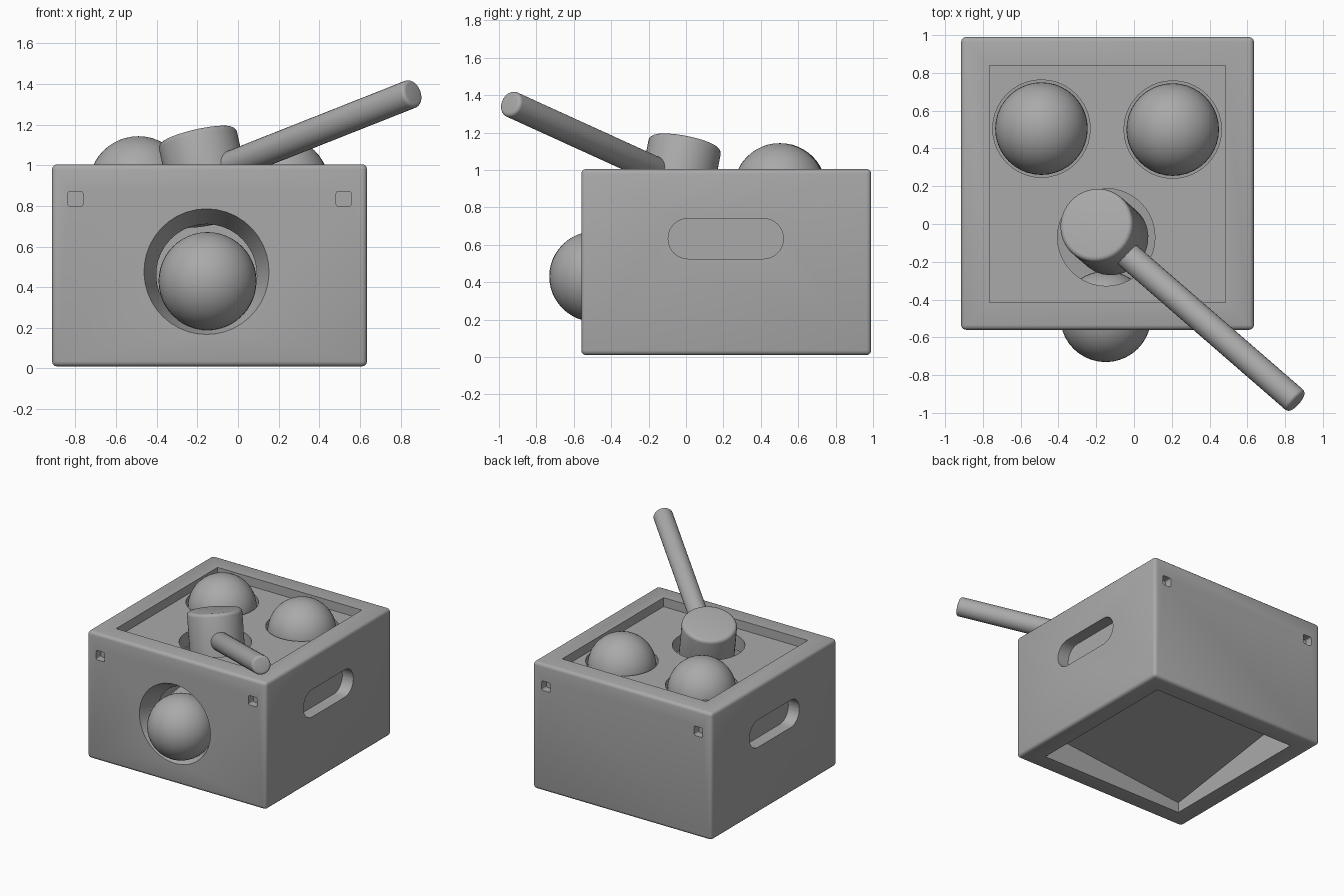
import bpy, bmesh, math
from mathutils import Vector

old = bpy.data.objects.get("Cube")
if old:
    bpy.data.objects.remove(old, do_unlink=True)

grey = bpy.data.materials.new("plain grey")
grey.use_nodes = True
grey.diffuse_color = (0.4, 0.4, 0.4, 1)
grey.node_tree.nodes["Principled BSDF"].inputs["Base Color"].default_value = (0.4, 0.4, 0.4, 1)


def finish(name, bm):
    bmesh.ops.recalc_face_normals(bm, faces=bm.faces)
    mesh = bpy.data.meshes.new(name)
    bm.to_mesh(mesh)
    bm.free()
    mesh.materials.append(grey)
    obj = bpy.data.objects.new(name, mesh)
    bpy.context.collection.objects.link(obj)
    return obj


def box(name, lo, hi, bevel=0, segments=3, axis=None):
    """Box between two corners; bevels all edges, or only those along one axis."""
    lo, hi = Vector(lo), Vector(hi)
    bm = bmesh.new()
    bmesh.ops.create_cube(bm, size=1)
    for v in bm.verts:
        v.co = (lo + hi) / 2 + v.co * (hi - lo)
    if bevel:
        edges = [e for e in bm.edges if axis is None
                 or abs((e.verts[0].co - e.verts[1].co)[axis]) > 1e-4]
        bmesh.ops.bevel(bm, geom=edges, offset=bevel, segments=segments,
                        profile=0.5, affect='EDGES')
    return finish(name, bm)


def rod(name, a, b, r1, r2=None, bevel=0, segments=40):
    """Cylinder or cone from point a to point b, with optional rounded rims."""
    a, b = Vector(a), Vector(b)
    bm = bmesh.new()
    bmesh.ops.create_cone(bm, cap_ends=True, segments=segments, radius1=r1,
                          radius2=r1 if r2 is None else r2, depth=(b - a).length)
    if bevel:
        rims = [e for e in bm.edges if any(len(f.verts) > 4 for f in e.link_faces)]
        bmesh.ops.bevel(bm, geom=rims, offset=bevel, segments=4,
                        profile=0.5, affect='EDGES')
    obj = finish(name, bm)
    turn = (b - a).to_track_quat('Z', 'Y').to_matrix()
    for v in obj.data.vertices:
        v.co = turn @ v.co + (a + b) / 2
    return obj


def ball(name, centre, radius):
    bm = bmesh.new()
    bmesh.ops.create_uvsphere(bm, u_segments=40, v_segments=24, radius=radius)
    bmesh.ops.translate(bm, verts=bm.verts, vec=centre)
    return finish(name, bm)


def select(obj):
    bpy.ops.object.select_all(action='DESELECT')
    obj.select_set(True)
    bpy.context.view_layer.objects.active = obj


def cut(target, cutters):
    for c in cutters:
        c.hide_render = True
        select(target)
        mod = target.modifiers.new("cut", 'BOOLEAN')
        mod.operation, mod.solver, mod.object = 'DIFFERENCE', 'EXACT', c
        bpy.ops.object.modifier_apply(modifier=mod.name)
        bpy.data.objects.remove(c, do_unlink=True)


X0, X1, Y0, Y1 = -0.915, 0.635, -0.56, 0.99     # outer walls
IX0, IX1, IY0, IY1 = -0.765, 0.485, -0.415, 0.84  # inner walls
parts = []

# Box shell, open at top and bottom
shell = box("box_shell", (X0, Y0, 0.01), (X1, Y1, 1.005), bevel=0.025)
cutters = [box("hollow", (IX0, IY0, -0.2), (IX1, IY1, 1.2)),
           rod("ball_exit", (-0.155, Y0 - 0.03, 0.468), (-0.155, IY0 + 0.03, 0.45), 0.32, 0.235)]
# Hand grips sunk into both side walls
for x in (X0, X1):
    cutters.append(box("grip", (x - 0.095, -0.095, 0.525), (x + 0.095, 0.52, 0.74),
                       bevel=0.105, segments=8, axis=0))
# Small square sockets at the upper corners of front and back
for y in (Y0, Y1):
    for x in (-0.80, 0.52):
        cutters.append(box("socket", (x - 0.037, y - 0.06, 0.798), (x + 0.037, y + 0.06, 0.872),
                           bevel=0.012, axis=1))
cut(shell, cutters)
parts.append(shell)

# Sunken top panel with three round holes
holes = [(-0.49, 0.505), (0.205, 0.5), (-0.147, -0.07)]
panel = box("top_panel", (IX0 - 0.01, IY0 - 0.01, 0.82), (IX1 + 0.01, IY1 + 0.01, 0.935))
cut(panel, [rod("hole", (x, y, 0.7), (x, y, 1.1), 0.258) for x, y in holes])
parts.append(panel)

# Sloping floor that the balls roll down
ramp = box("ball_ramp", (IX0 - 0.01, IY0 - 0.01, 0), (IX1 + 0.01, IY1 + 0.01, 0.04))
for v in ramp.data.vertices:
    v.co.z += 0.09 + 0.1 * (v.co.x - IX0) + 0.15 * (v.co.y - IY0)
parts.append(ramp)

# Balls
parts.append(ball("ball_back_right", (-0.49, 0.505, 0.898), 0.245))
parts.append(ball("ball_back_left", (0.205, 0.5, 0.898), 0.245))
parts.append(ball("ball_front", (-0.15, -0.49, 0.43), 0.241))

# Mallet leaning out of the front hole
tip = Vector((0.862, -0.942, 1.355))
along = Vector((0.91, -0.79, 0.36)).normalized()
side = along.cross(Vector((0, 0, 1))).normalized()
up = side.cross(along)
top = Vector((-0.202, -0.003, 1.145))
parts.append(rod("mallet_head", top - up * 0.42, top, 0.197, bevel=0.025))
parts.append(rod("mallet_handle", tip - along * 1.4, tip, 0.071, bevel=0.02, segments=28))

for p in parts:
    select(p)
    bpy.ops.object.shade_smooth_by_angle(angle=math.radians(35))
